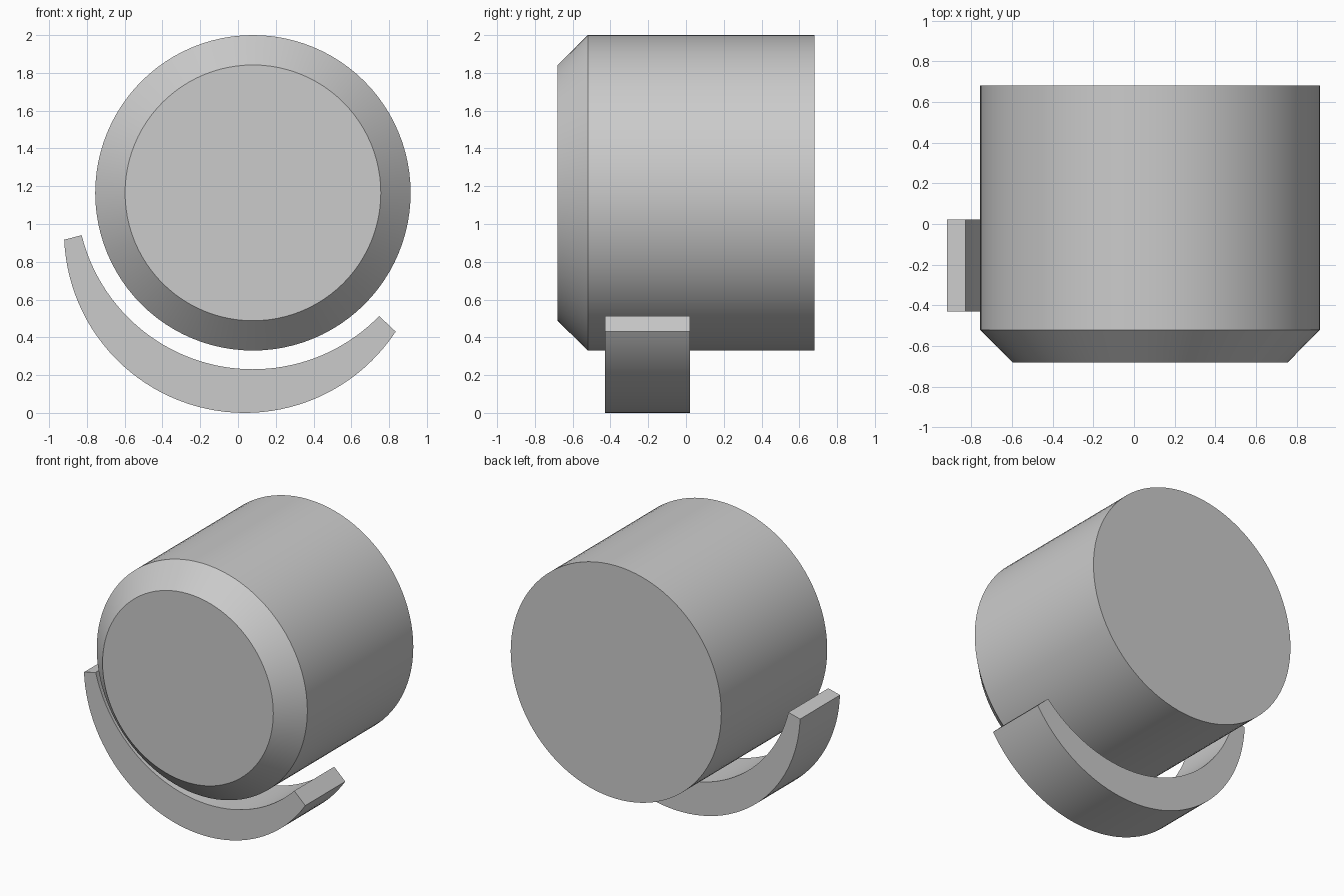
import bpy
import bmesh
from math import cos, sin, pi, radians

cube = bpy.data.objects.get("Cube")
if cube:
    bpy.data.objects.remove(cube)

grey = bpy.data.materials.new("plain grey")
grey.use_nodes = True
grey.diffuse_color = (0.6, 0.6, 0.6, 1)
grey.node_tree.nodes["Principled BSDF"].inputs["Base Color"].default_value = (0.6, 0.6, 0.6, 1)

CENTRE_X, CENTRE_Z = 0.079, 1.165


def arc(cx, cz, radius, start, end, steps):
    """Points (x, z) along an arc, angles in degrees."""
    angles = [radians(start + (end - start) * i / steps) for i in range(steps + 1)]
    return [(cx + radius * cos(a), cz + radius * sin(a)) for a in angles]


def finish(name, bm):
    bmesh.ops.recalc_face_normals(bm, faces=bm.faces)
    mesh = bpy.data.meshes.new(name)
    bm.to_mesh(mesh)
    bm.free()
    mesh.materials.append(grey)
    obj = bpy.data.objects.new(name, mesh)
    bpy.context.collection.objects.link(obj)
    bpy.ops.object.select_all(action="DESELECT")
    obj.select_set(True)
    bpy.context.view_layer.objects.active = obj
    bpy.ops.object.shade_smooth_by_angle(angle=radians(30))


def loft(name, sections):
    """Bridge closed loops of (y, points) and cap both ends."""
    bm = bmesh.new()
    loops = [[bm.verts.new((x, y, z)) for x, z in pts] for y, pts in sections]
    for a, b in zip(loops, loops[1:]):
        for i in range(len(a)):
            j = (i + 1) % len(a)
            bm.faces.new((a[i], a[j], b[j], b[i]))
    bm.faces.new(loops[0])
    bm.faces.new(loops[-1])
    finish(name, bm)


# Drum with a chamfered front rim
def ring(radius):
    return arc(CENTRE_X, CENTRE_Z, radius, 0, 360, 96)[:-1]


loft("drum", [(-0.68, ring(0.677)), (-0.52, ring(0.835)), (0.68, ring(0.835))])

# Curved guard under the drum, thicker in the middle
inner = arc(CENTRE_X, CENTRE_Z, 0.934, 193.9, 315.7, 48)
outer = arc(0.036, 0.957, 0.957, 182.4, 326.6, 48)
profile = inner + outer[::-1]
loft("curved_guard", [(-0.43, profile), (0.022, profile)])
